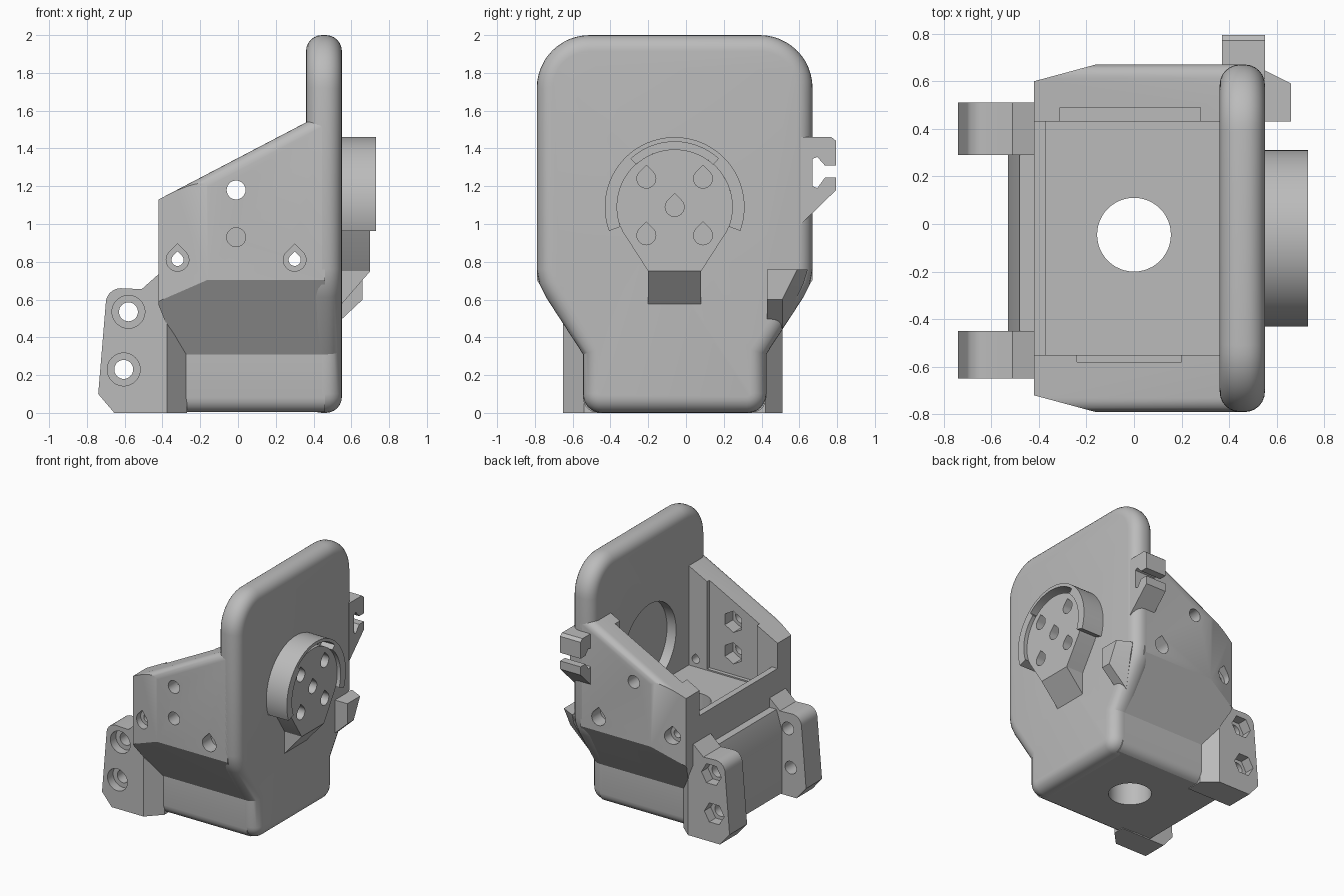
import bpy, bmesh, math
from mathutils import Vector

cube = bpy.data.objects.get("Cube")
if cube:
    bpy.data.objects.remove(cube, do_unlink=True)

grey = bpy.data.materials.new("light grey plastic")
grey.use_nodes = True
COLOUR = (0.5, 0.5, 0.5, 1)
grey.diffuse_color = COLOUR
grey.node_tree.nodes["Principled BSDF"].inputs["Base Color"].default_value = COLOUR


# ---- helpers ----
def place(axis, p, d):
    return {"x": (d, *p), "y": (p[0], d, p[1]), "z": (*p, d)}[axis]


def finish(name, bm):
    bmesh.ops.recalc_face_normals(bm, faces=bm.faces)
    me = bpy.data.meshes.new(name)
    bm.to_mesh(me)
    bm.free()
    me.materials.append(grey)
    ob = bpy.data.objects.new(name, me)
    bpy.context.collection.objects.link(ob)
    return ob


def prism(name, axis, pts, a, b, rim=None, width=0.0):
    """Extrude an outline along an axis; rim(edge) picks edges to round."""
    bm = bmesh.new()
    low = [bm.verts.new(place(axis, p, a)) for p in pts]
    top = [bm.verts.new(place(axis, p, b)) for p in pts]
    bm.faces.new(low)
    bm.faces.new(top)
    for i in range(len(pts)):
        j = (i + 1) % len(pts)
        bm.faces.new((low[i], low[j], top[j], top[i]))
    bmesh.ops.recalc_face_normals(bm, faces=bm.faces)
    if rim:
        bmesh.ops.bevel(bm, geom=[e for e in bm.edges if rim(e)], offset=width,
                        segments=6, profile=0.5, affect="EDGES")
    return finish(name, bm)


def hull(name, pts):
    bm = bmesh.new()
    for p in pts:
        bm.verts.new(p)
    bmesh.ops.convex_hull(bm, input=bm.verts)
    return finish(name, bm)


def box(name, lo, hi):
    return prism(name, "z", [(lo[0], lo[1]), (hi[0], lo[1]), (hi[0], hi[1]), (lo[0], hi[1])], lo[2], hi[2])


def arc(c, r, a0, a1, n):
    return [(c[0] + r * math.cos(math.radians(a0 + (a1 - a0) * i / n)),
             c[1] + r * math.sin(math.radians(a0 + (a1 - a0) * i / n))) for i in range(n + 1)]


def circle(c, r, n=40, turn=0):
    return arc(c, r, turn, turn + 360, n)[:-1]


def teardrop(c, r):
    return arc(c, r, -225, 45, 24) + [(c[0], c[1] + r * 1.414)]


def sector(c, r0, r1, a0, a1):
    return arc(c, r1, a0, a1, 48) + arc(c, r0, a1, a0, 48)


def combine(targets, tool, op="DIFFERENCE"):
    for ob in targets:
        m = ob.modifiers.new("cut", "BOOLEAN")
        m.operation, m.object, m.solver = op, tool, "EXACT"
        bpy.context.view_layer.objects.active = ob
        bpy.ops.object.modifier_apply(modifier=m.name)
    bpy.data.objects.remove(tool, do_unlink=True)


MID = -0.06          # symmetry line of the end profile
HUB = (MID, 1.09)    # centre of the round boss

# ---- back plate with rounded rim ----
half = arc((0.385, 0.1), 0.1, -90, 0, 6) + [(0.485, 0.31), (0.68, 0.61), (0.715, 0.68), (0.73, 0.76)]
half += arc((0.45, 1.72), 0.28, 0, 90, 12)
outline = [(MID + y, z) for y, z in half] + [(MID - y, z) for y, z in reversed(half)]
plate = prism("back_plate", "x", outline, 0.36, 0.55,
              lambda e: abs(e.verts[0].co.x - e.verts[1].co.x) < 1e-5, 0.085)

# ---- housing: side shape trimmed by the end and plan outlines ----
side = [(-0.42, 1.13), (0.46, 1.59), (0.46, 0.006), (-0.38, 0.006), (-0.38, 0.47), (-0.42, 0.57)]
body = prism("housing", "y", side, -0.79, 0.67,
             lambda e: abs(e.verts[0].co.y - e.verts[1].co.y) < 1e-5
             and (e.verts[0].co.z + e.verts[1].co.z) > 2.4, 0.06)
half = arc((0.405, 0.08), 0.08, -90, 0, 5) + [(0.485, 0.31), (0.69, 0.64), (0.9, 0.98), (0.9, 2)]
combine([body], prism("end_trim", "x", [(MID + y, z) for y, z in half]
                      + [(MID - y, z) for y, z in reversed(half)], -1, 1), "INTERSECT")
half = [(-0.5, 0.638), (-0.16, 0.73), (0.6, 0.9)]
combine([body], prism("plan_trim", "z", [(x, MID + y) for x, y in half]
                      + [(x, MID - y) for x, y in reversed(half)], -1, 3), "INTERSECT")

# open cavity, lower end wall and shallow wall recesses
combine([body], box("cavity", (-0.37, -0.55, 0.75), (0.36, 0.43, 3)))
combine([body], box("wall_drop", (-0.6, -0.55, 0.93), (-0.3, 0.43, 3)))
combine([body], box("recess_a", (-0.24, -0.58, 0.76), (0.2, -0.5, 3)))
combine([body], box("recess_b", (-0.31, 0.4, 0.76), (0.28, 0.49, 3)))
combine([body], prism("floor_hole", "z", circle((0, -0.045), 0.155, 48), -1, 1.0))

# side wall screw holes with nut pockets
combine([body], prism("through_hole", "y", circle((-0.01, 1.18), 0.05), -1, 1))
combine([body], prism("blind_hole", "y", circle((-0.01, 0.93), 0.05), -1, 0))
for z in (1.18, 0.93):
    combine([body], prism("nut_pocket", "y", circle((-0.01, z), 0.085, 6, 30), -0.68, -0.5))
for x in (-0.32, 0.30):
    combine([body], prism("screw_hole", "y", teardrop((x, 0.81), 0.032), -1, 1))
    for a, b in ((-1, -0.68), (0.56, 1)):
        combine([body], prism("screw_sink", "y", teardrop((x, 0.81), 0.06), a, b))

# ---- round boss on the plate ----
flat = [(MID - 0.14, 0.75), (MID + 0.14, 0.75)]
core = prism("boss_core", "x", arc(HUB, 0.305, -25, 205, 48) + flat, 0.5, 0.70)
ring = prism("boss_ring", "x", sector(HUB, 0.305, 0.37, -20, 200), 0.5, 0.73)
combine([ring], prism("ring_notch", "x", sector(HUB, 0.29, 0.345, 48, 132), 0.62, 0.8))
hull("boss_support", [(x, y, z) for y, _ in flat for x, z in ((0.7, 0.75), (0.5, 0.75), (0.5, 0.52))])
combine([body, plate], prism("inner_recess", "x", circle(HUB, 0.33, 48), 0.3, 0.44))
for dy, dz in ((0, 0), (-0.15, 0.15), (0.15, 0.15), (-0.15, -0.15), (0.15, -0.15)):
    combine([plate, core], prism("boss_hole", "x", teardrop((MID + dy, HUB[1] + dz), 0.05), 0.3, 1))

# ---- hinge brackets ----
lug = [(-0.39, 0), (-0.655, 0), (-0.74, 0.10), (-0.70, 0.58)]
lug += arc((-0.62, 0.58), 0.08, 165, 90, 6) + [(-0.51, 0.655), (-0.42, 0.735), (-0.39, 0.735)]
for name, y0, y1, root, sink, sides in (("right", -0.65, -0.45, -0.54, (-1, -0.58), 40),
                                        ("left", 0.51, 0.29, 0.42, (0.43, 1), 6)):
    bracket = prism(name + "_bracket", "y", lug, min(y0, y1), max(y0, y1))
    for c in ((-0.58, 0.535), (-0.605, 0.23)):
        combine([bracket], prism("pin_hole", "y", circle(c, 0.05), -1, 1))
        combine([bracket], prism("pin_sink", "y", circle(c, 0.087, sides), *sink))
    # sloping web from bracket to housing
    hull(name + "_bracket_web", [(x, y, z) for x, y, h in
         ((-0.395, y0, 0.5), (-0.375, y0, 0.47), (-0.27, root, 0.32), (-0.395, y1, 0.5), (-0.27, y1, 0.32))
         for z in (0, h)])
prism("bracket_bridge", "y", [(-0.38, 0.01), (-0.53, 0.01), (-0.53, 0.5), (-0.48, 0.66), (-0.38, 0.66)], -0.46, 0.30)

# ---- notched cable clip on the plate edge ----
clip = [(0.61, 1.46), (0.77, 1.46), (0.795, 1.44), (0.795, 1.31), (0.735, 1.31), (0.695, 1.355), (0.67, 1.345),
        (0.67, 1.20), (0.695, 1.19), (0.735, 1.245), (0.795, 1.245), (0.795, 1.18), (0.61, 1.0)]
prism("cable_clip", "x", clip, 0.37, 0.55)

# ---- small corner tab ----
hull("corner_tab", [(0.5, 0.43, 0.76), (0.55, 0.645, 0.76), (0.55, 0.62, 0.68), (0.5, 0.51, 0.45),
                    (0.5, 0.43, 0.45), (0.66, 0.43, 0.76), (0.66, 0.59, 0.76), (0.66, 0.51, 0.60),
                    (0.66, 0.43, 0.60)])

# ---- smooth shading with sharp edges kept ----
for ob in bpy.context.collection.objects:
    if ob.type == "MESH" and grey.name in ob.data.materials:
        bpy.ops.object.select_all(action="DESELECT")
        ob.select_set(True)
        bpy.context.view_layer.objects.active = ob
        bpy.ops.object.shade_smooth_by_angle(angle=math.radians(25))
